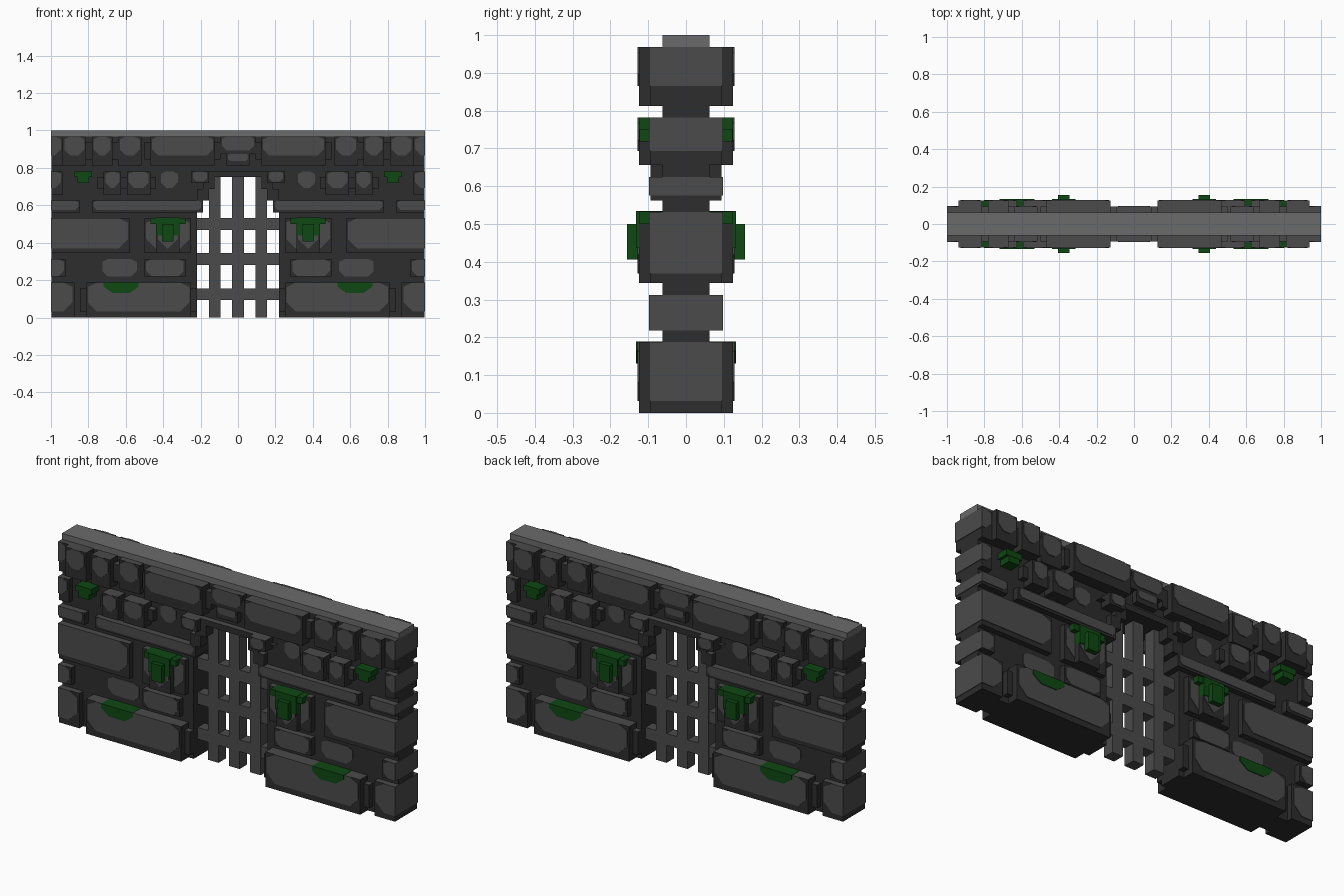
import bpy, bmesh

if "Cube" in bpy.data.objects:
    bpy.data.objects.remove(bpy.data.objects["Cube"])

U = 1 / 32      # one block unit
PLATE = 0.12    # thickness of painted face plates, in block units
END = 31.9      # dark bodies stop just inside the grey wall ends
DARK, MID, LIGHT, GREEN = range(4)


def make_material(name, rgb):
    m = bpy.data.materials.new(name)
    m.use_nodes = True
    m.diffuse_color = (*rgb, 1)
    m.node_tree.nodes["Principled BSDF"].inputs["Base Color"].default_value = (*rgb, 1)
    return m


MATS = [make_material("dark_mortar", (0.026, 0.026, 0.026)),
        make_material("grey_stone", (0.07, 0.07, 0.07)),
        make_material("light_capstone", (0.145, 0.145, 0.145)),
        make_material("green_moss", (0.004, 0.065, 0.006))]


def prism(bm, pts, d, mat):
    """Extrude an x-z outline from y = -d to y = d; tops of dark stones are grey."""
    front = [bm.verts.new((x * U, -d * U, z * U)) for x, z in pts]
    back = [bm.verts.new((x * U, d * U, z * U)) for x, z in pts]
    faces = [bm.faces.new(front), bm.faces.new(back[::-1])]
    for i in range(len(pts)):
        faces.append(bm.faces.new((front[i], front[i - 1], back[i - 1], back[i])))
    for f in faces:
        f.normal_update()
        f.material_index = MID if mat == DARK and f.normal.z > 0.9 and d > 2 else mat


def block(bm, x0, x1, z0, z1, d, mat=DARK):
    prism(bm, [(x0, z0), (x1, z0), (x1, z1), (x0, z1)], d, mat)


def patch(bm, x0, x1, z0, z1, d):
    """Grey weathered face with cut corners; square where it meets the wall end or axis."""
    c = min(1.6, (z1 - z0) * 0.32)
    l = 0 if x0 == 0 else c
    r = 0 if x1 == 32 else c
    pts = [(x0 + l, z0), (x1 - r, z0)]
    pts += [(x1, z0 + c), (x1, z1 - c / 2), (x1 - r, z1)] if r else [(x1, z1)]
    pts += [(x0 + l, z1)]
    pts += [(x0, z1 - c / 2), (x0, z0 + c)] if l else []
    prism(bm, pts, d + PLATE, MID)


def finish(bm, name, mirror=True):
    bmesh.ops.recalc_face_normals(bm, faces=bm.faces)
    me = bpy.data.meshes.new(name)
    bm.to_mesh(me)
    bm.free()
    for m in MATS:
        me.materials.append(m)
    ob = bpy.data.objects.new(name, me)
    bpy.context.collection.objects.link(ob)
    if mirror:
        mod = ob.modifiers.new("Mirror", 'MIRROR')
        mod.use_mirror_merge = False


def course(name, z0, z1, lip, stones):
    """Row of stones (start, end, depth): dark body, stepped shoulder, grey face above a lip."""
    bm = bmesh.new()
    for x0, x1, d in stones:
        block(bm, x0, min(x1, END), z0, z1, d)
        if d == 4:
            block(bm, x0 - 1, x1 + 1, z0 + 1, z1 - 1, 3)
        inset = 0 if x0 == 0 else 0.3
        patch(bm, x0 + inset, x1 if x1 == 32 else x1 - 0.3, z0 + lip, z1, d)
    finish(bm, name)


# Mortar core and arch stones stepping in over the gateway
core, arch = bmesh.new(), bmesh.new()
block(core, 7, END, 0, 31, 2)
block(core, 0, 7, 24, 31, 2)
block(arch, 0, 5, 24, 25, 3)
for i in range(3):
    block(core, 6 - i, 7 - i, 18 + 2 * i, 24, 2)
    block(arch, 6 - i, 8 - i, 18 + 2 * i, 20 + 2 * i, 3)
finish(core, "wall_core")
finish(arch, "arch_stones")

# Light cap along the top
bm = bmesh.new()
block(bm, -32, 32, 31, 32, 2, LIGHT)
finish(bm, "wall_cap", mirror=False)

# Stone courses from the ground up
course("base_course", 0, 6, 1, [(8, 26, 4), (28, 32, 3)])
course("small_course", 7, 10, 0, [(9, 16, 3), (17, 23.5, 2), (29.5, 32, 3)])
course("middle_course", 11, 17, 0.8, [(8, 16, 3), (10, 14, 4), (18.5, 32, 3)])
course("ledge_course", 18, 20, 0.4, [(6, 25, 3), (27, 32, 3)])
course("upper_course", 21, 25, 1.2, [(10, 13.5, 2), (15, 19, 4), (20, 23, 4), (30, 32, 3)])
course("arch_springers", 23, 25, 0.3, [(5, 8, 4)])
course("keystone", 26, 28, 0.8, [(0, 2, 3)])
course("top_course", 26, 31, 1.7,
       [(4, 15, 4), (16.5, 20.5, 3), (21.5, 25, 4), (26, 30, 4), (30, 32, 3)])
course("arch_crown", 28, 31, 0.6, [(0, 3, 3)])

# Moss: flat growth on the base, hanging clump in the middle, small tuft above
bm = bmesh.new()
prism(bm, [(17, 6.05), (17, 5.3), (18.5, 4.2), (21.5, 4.2), (23, 5.3), (23, 6.05)],
      4 + 2 * PLATE, GREEN)
finish(bm, "base_moss")
bm = bmesh.new()
block(bm, 9, 15, 16, 17.05, 4, GREEN)
block(bm, 10, 14, 14, 17.1, 4 + 2 * PLATE, GREEN)
block(bm, 11, 13, 13, 16, 5, GREEN)
finish(bm, "hanging_moss")
bm = bmesh.new()
block(bm, 25, 28, 24, 25, 4, GREEN)
block(bm, 25.5, 27.5, 23, 25, 3.95, GREEN)
finish(bm, "moss_tuft")

# Gate lattice
bm = bmesh.new()
for x in (-4, 0, 4):
    block(bm, x - 1, x + 1, 0, 24, 1, MID)
for z in (4, 10, 16):
    block(bm, -7, 7, z - 1, z + 1, 0.97, MID)
finish(bm, "gate_lattice", mirror=False)
